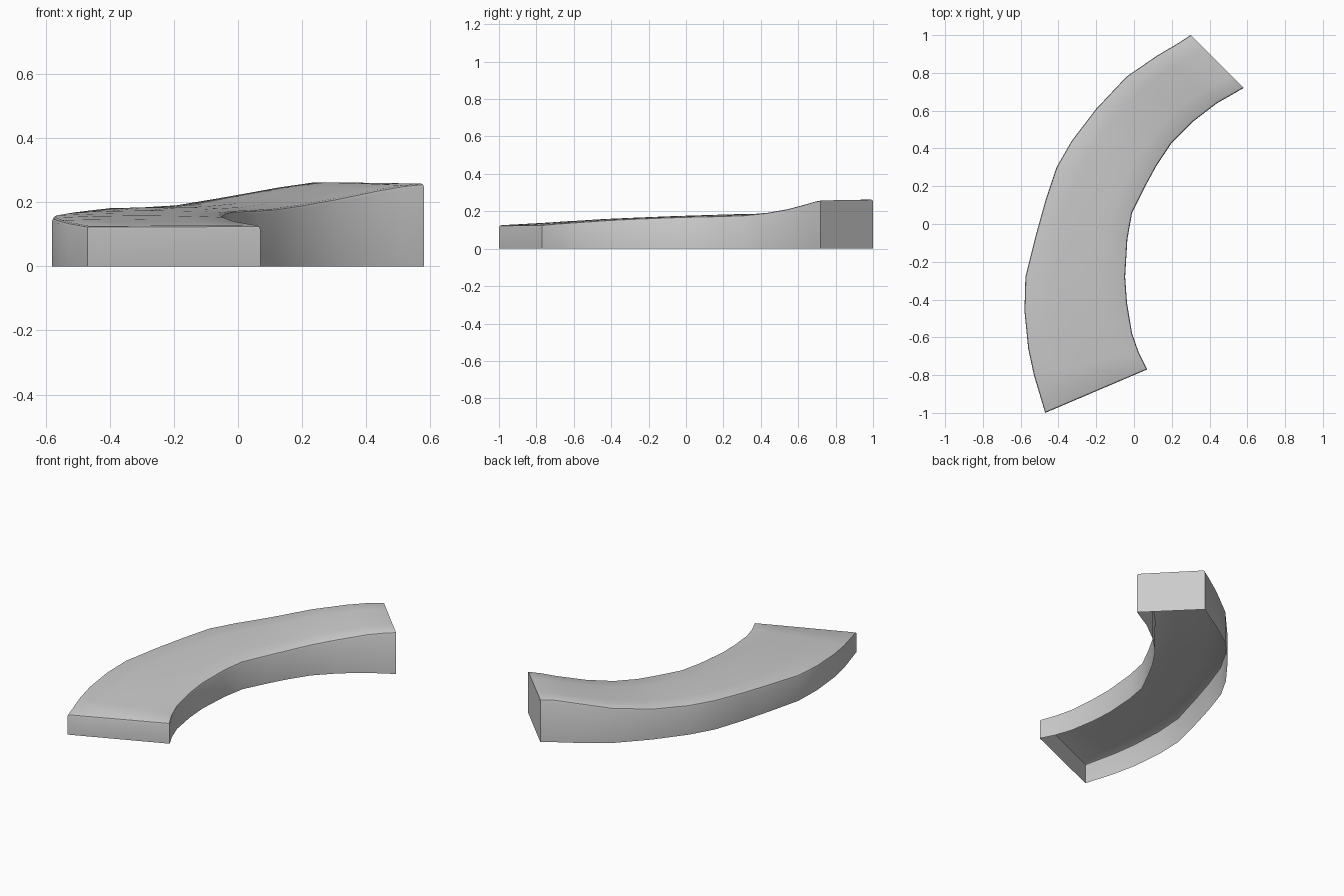
import bpy, bmesh, math

cube = bpy.data.objects.get("Cube")
if cube:
    bpy.data.objects.remove(cube, do_unlink=True)

# Stations from back to front: outer x, y, z and inner x, y, z of the rim
STATIONS = [
    (.30, 1.0, .262, .58, .72, .258),
    (.23, .955, .262, .52, .685, .252),
    (.12, .89, .246, .44, .64, .238),
    (-.04, .78, .217, .31, .54, .211),
    (-.20, .61, .190, .20, .43, .191),
    (-.33, .44, .182, .12, .31, .179),
    (-.41, .30, .181, .06, .20, .175),
    (-.47, .12, .174, -.01, .06, .172),
    (-.52, -.06, .168, -.035, -.08, .168),
    (-.575, -.28, .159, -.047, -.28, .160),
    (-.58, -.46, .152, -.037, -.42, .153),
    (-.56, -.66, .144, -.01, -.58, .142),
    (-.53, -.80, .136, .025, -.68, .135),
    (-.47, -1.0, .125, .07, -.77, .127),
]
ACROSS = 4      # top strips between the two rims
CROWN = .006    # slight rise along the middle


def cross_section(bm, i, station):
    """Outer foot, crowned top row, inner foot."""
    ox, oy, oz, ix, iy, iz = station
    fade = min(1, i / 3, (len(STATIONS) - 1 - i) / 3)
    row = [bm.verts.new((ox, oy, 0))]
    for k in range(ACROSS + 1):
        t = k / ACROSS
        z = oz + (iz - oz) * t + CROWN * fade * math.sin(math.pi * t)
        row.append(bm.verts.new((ox + (ix - ox) * t, oy + (iy - oy) * t, z)))
    row.append(bm.verts.new((ix, iy, 0)))
    return row


# Curved shell, open underneath
bm = bmesh.new()
rows = [cross_section(bm, i, s) for i, s in enumerate(STATIONS)]
for a, b in zip(rows, rows[1:]):
    for k in range(len(a) - 1):
        bm.faces.new((a[k], b[k], b[k + 1], a[k + 1]))
bm.faces.new(rows[0])
bm.faces.new(list(reversed(rows[-1])))
bmesh.ops.recalc_face_normals(bm, faces=bm.faces)
if sum(f.normal.z for f in bm.faces) < 0:
    bmesh.ops.reverse_faces(bm, faces=bm.faces)

# Soften the rim along both sides and the front
back = set(rows[0])
rim = [e for e in bm.edges if len(e.link_faces) == 2
       and not (e.verts[0] in back and e.verts[1] in back)
       and sorted(f.normal.z > .5 for f in e.link_faces) == [False, True]]
bmesh.ops.bevel(bm, geom=rim, offset=.011, segments=2, profile=.5, affect='EDGES')

mesh = bpy.data.meshes.new("curved_ramp")
bm.to_mesh(mesh)
bm.free()
ramp = bpy.data.objects.new("curved_ramp", mesh)
bpy.context.collection.objects.link(ramp)

# Plain light grey finish
grey = bpy.data.materials.new("light grey")
grey.use_nodes = True
colour = (.6, .6, .6, 1)
grey.diffuse_color = colour
grey.node_tree.nodes["Principled BSDF"].inputs["Base Color"].default_value = colour
mesh.materials.append(grey)

bpy.context.view_layer.objects.active = ramp
ramp.select_set(True)
bpy.ops.object.shade_smooth_by_angle(angle=math.radians(30))
